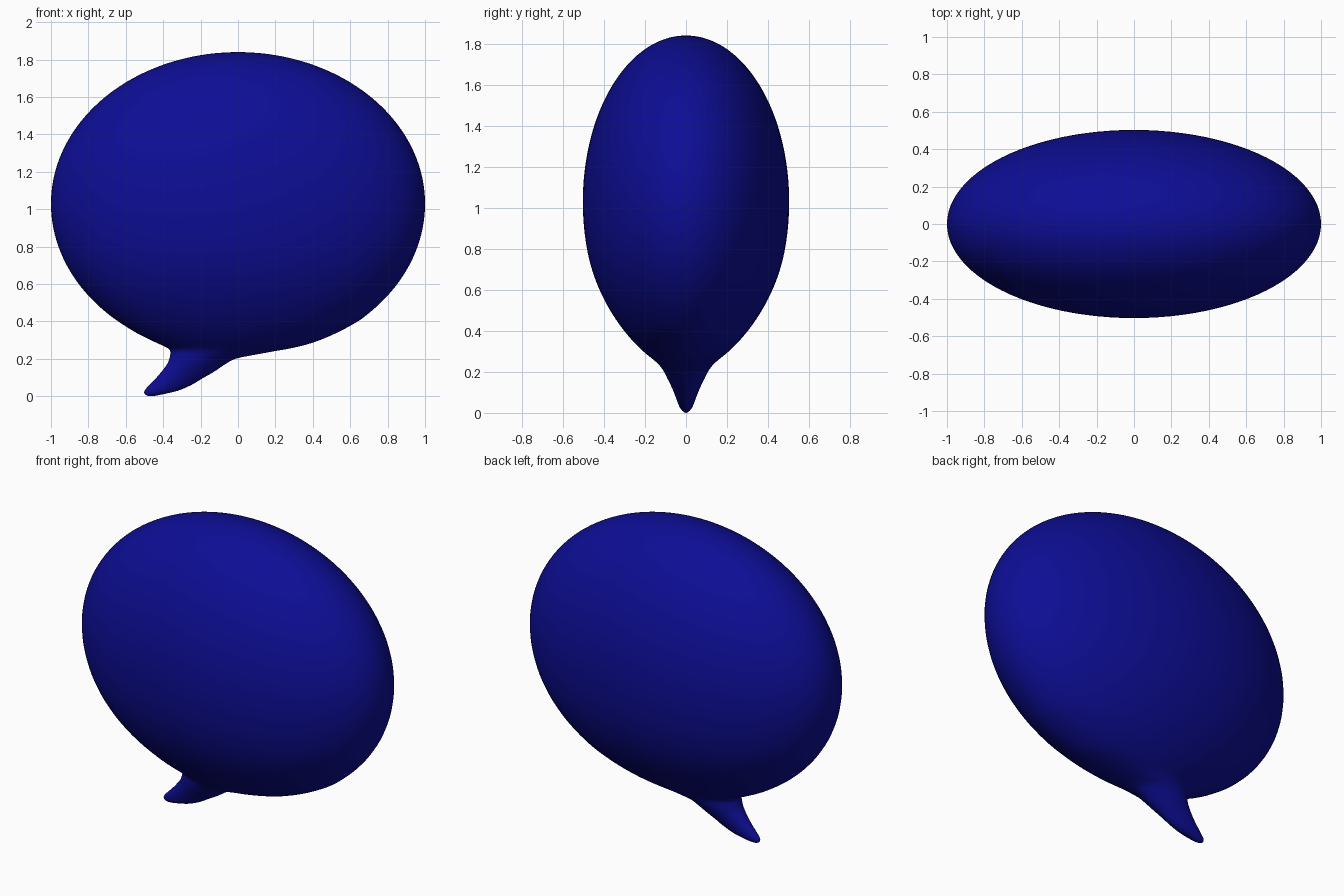
import bpy, bmesh, math

cube = bpy.data.objects.get("Cube")
if cube:
    bpy.data.objects.remove(cube, do_unlink=True)

SIDES = 96
MID_Z, HALF_X, HALF_Y, UP, DOWN = 1.03, 1.0, 0.503, 0.81, 0.82

# Tail and underside sections: height, left edge, right edge, half depth
tail = [
    (0.003, -0.485, -0.44, 0.009),
    (0.012, -0.499, -0.395, 0.02),
    (0.03, -0.50, -0.32, 0.032),
    (0.06, -0.475, -0.25, 0.044),
    (0.09, -0.445, -0.20, 0.055),
    (0.13, -0.41, -0.13, 0.072),
    (0.17, -0.38, -0.07, 0.092),
    (0.20, -0.367, -0.015, 0.107),
    (0.22, -0.363, 0.08, 0.12),
    (0.24, -0.362, 0.19, 0.137),
    (0.26, -0.38, 0.30, 0.16),
    (0.29, -0.445, 0.41, 0.197),
    (0.34, -0.545, 0.53, 0.25),
]


def balloon_section(angle):
    """Section of the egg-shaped balloon, pinched slightly near the base."""
    s, c = math.sin(angle), math.cos(angle)
    z = MID_Z + s * (UP if s > 0 else DOWN)
    pinch = 1 - 0.1 * max(0, (0.8 - z) / 0.5) ** 2
    return (z, -HALF_X * c, HALF_X * c, HALF_Y * c * pinch)


def catmull(a, b, c, d, t):
    return tuple(
        q + 0.5 * t * (r - p + t * (2 * p - 5 * q + 4 * r - s + t * (3 * (q - r) + s - p)))
        for p, q, r, s in zip(a, b, c, d))


# Balloon sections from the underside to just below the crown
start = -math.asin(0.63 / DOWN)
stop = math.radians(88)
steps = 30
keys = tail + [balloon_section(start + (stop - start) * i / steps) for i in range(steps + 1)]

# Smooth the run of sections
rows = []
for i in range(len(keys) - 1):
    around = [keys[min(max(i + k, 0), len(keys) - 1)] for k in (-1, 0, 1, 2)]
    rows += [catmull(*around, k / 3) for k in range(3)]
rows.append(keys[-1])

# Loft the balloon and tail as one skin
bm = bmesh.new()
rings = []
for z, left, right, depth in rows:
    mid, half = (left + right) / 2, (right - left) / 2
    turns = [2 * math.pi * j / SIDES for j in range(SIDES)]
    rings.append([bm.verts.new((mid + half * math.cos(a), depth * math.sin(a), z)) for a in turns])
for low, high in zip(rings, rings[1:]):
    for j in range(SIDES):
        k = (j + 1) % SIDES
        bm.faces.new((low[j], low[k], high[k], high[j]))

# Close the tip and the crown
tip = bm.verts.new((-0.465, 0, 0))
crown = bm.verts.new((0, 0, MID_Z + UP))
for j in range(SIDES):
    k = (j + 1) % SIDES
    bm.faces.new((tip, rings[0][k], rings[0][j]))
    bm.faces.new((crown, rings[-1][j], rings[-1][k]))
bmesh.ops.recalc_face_normals(bm, faces=bm.faces)
for face in bm.faces:
    face.smooth = True

mesh = bpy.data.meshes.new("speech_balloon")
bm.to_mesh(mesh)
bm.free()
balloon = bpy.data.objects.new("speech_balloon", mesh)
bpy.context.collection.objects.link(balloon)

# Deep blue material
blue = bpy.data.materials.new("deep_blue")
blue.use_nodes = True
colour = (0.004, 0.004, 0.30, 1)
blue.diffuse_color = colour
blue.node_tree.nodes["Principled BSDF"].inputs["Base Color"].default_value = colour
mesh.materials.append(blue)
